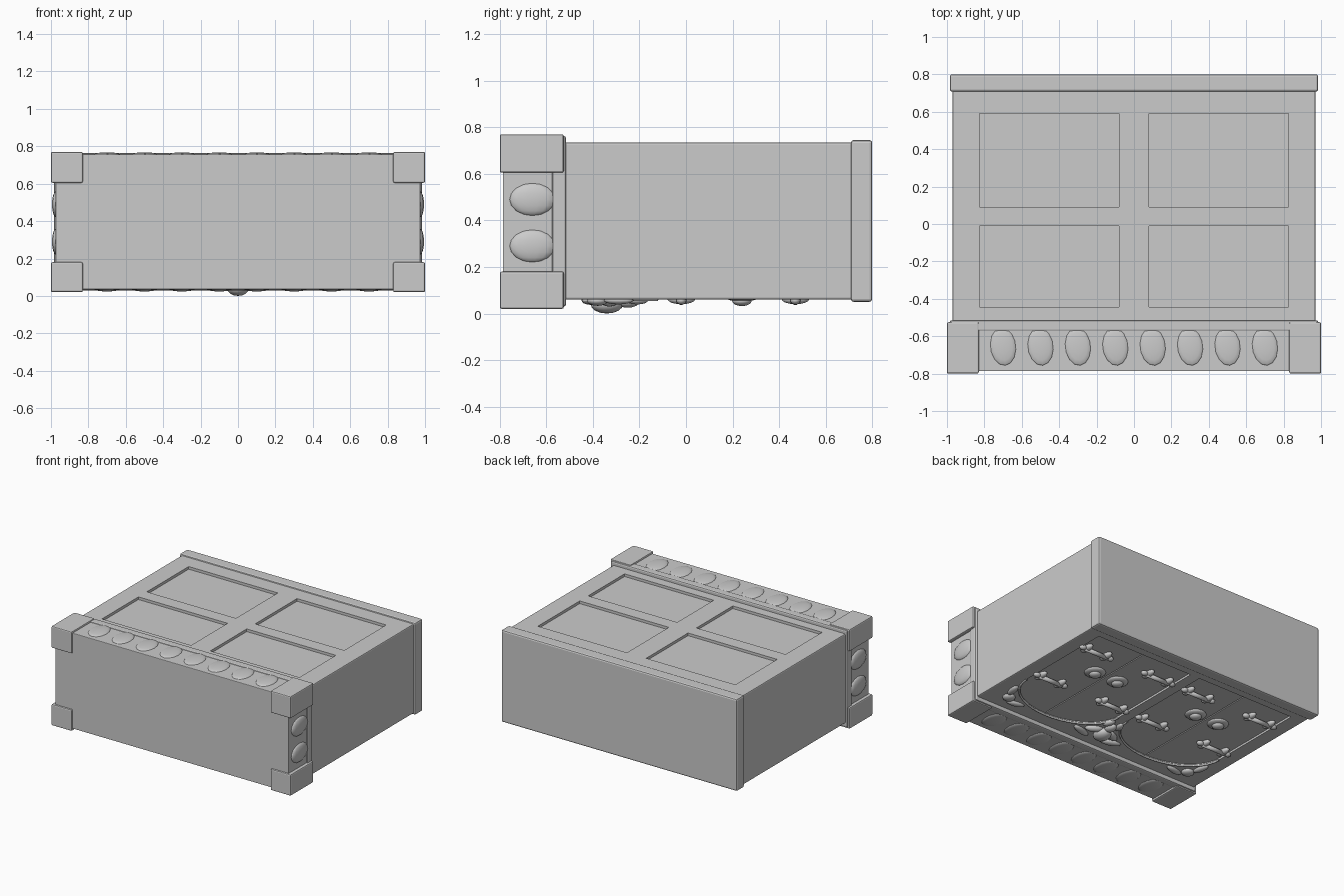
import bpy, bmesh, math
from mathutils import Matrix, Vector

cube = bpy.data.objects.get("Cube")
if cube:
    bpy.data.objects.remove(cube, do_unlink=True)

mat = bpy.data.materials.new("plain grey")
mat.use_nodes = True
GREY = (0.6, 0.6, 0.6, 1)
mat.diffuse_color = GREY
mat.node_tree.nodes["Principled BSDF"].inputs["Base Color"].default_value = GREY


def finish(name, bm, smooth=False):
    mesh = bpy.data.meshes.new(name)
    bmesh.ops.recalc_face_normals(bm, faces=bm.faces)
    for f in bm.faces:
        f.smooth = smooth
    bm.to_mesh(mesh)
    bm.free()
    mesh.materials.append(mat)
    ob = bpy.data.objects.new(name, mesh)
    bpy.context.collection.objects.link(ob)
    return ob


def add_box(bm, x, y, z):
    lo, hi = Vector((x[0], y[0], z[0])), Vector((x[1], y[1], z[1]))
    m = Matrix.Translation((lo + hi) / 2) @ Matrix.Diagonal((*(hi - lo), 1))
    bmesh.ops.create_cube(bm, size=1, matrix=m)


def box(name, x, y, z, bevel=0.0):
    bm = bmesh.new()
    add_box(bm, x, y, z)
    if bevel:
        bmesh.ops.bevel(bm, geom=bm.edges[:], offset=bevel, segments=2,
                        profile=0.5, affect='EDGES')
    return finish(name, bm)


def add_ball(bm, loc, size, turn=0.0):
    m = Matrix.Translation(loc) @ Matrix.Rotation(turn, 4, 'Z') @ Matrix.Diagonal((*size, 1))
    bmesh.ops.create_uvsphere(bm, u_segments=14, v_segments=8, radius=1, matrix=m)


def add_rod(bm, loc, radius, length, axis):
    m = Matrix.Translation(loc) @ Matrix.Rotation(math.pi / 2, 4, axis)
    bmesh.ops.create_cone(bm, cap_ends=True, segments=12, radius1=radius,
                          radius2=radius, depth=length, matrix=m)


def cut(target, bm):
    cutter = finish("cutter", bm)
    cutter.hide_render = True
    mod = target.modifiers.new("cut", 'BOOLEAN')
    mod.object, mod.operation, mod.solver = cutter, 'DIFFERENCE', 'EXACT'
    bpy.context.view_layer.objects.active = target
    bpy.ops.object.modifier_apply(modifier="cut")
    bpy.data.objects.remove(cutter, do_unlink=True)


SIDES = (-1, 1)
FACE = 0.06      # underside carrying the doors
DOOR = 0.075     # recessed door surface

# Main carcass
body = box("carcass", (-0.97, 0.97), (-0.54, 0.73), (FACE, 0.735), 0.008)

# Four sunken panels on the upper face
bm = bmesh.new()
for s in SIDES:
    for y in ((0.09, 0.59), (-0.445, -0.01)):
        add_box(bm, sorted((s * 0.08, s * 0.825)), y, (0.715, 0.8))
cut(body, bm)

# Two arched door recesses on the underside
bm = bmesh.new()
for s in SIDES:
    outline = [(0.86, 0.65), (0.04, 0.65)]
    for i in range(21):
        a = math.pi * i / 20
        outline.append((0.45 - 0.41 * math.cos(a), -0.12 - 0.29 * math.sin(a)))
    face = bm.faces.new([bm.verts.new((s * x, y, 0)) for x, y in outline])
    ext = bmesh.ops.extrude_face_region(bm, geom=[face])
    bmesh.ops.translate(bm, vec=(0, 0, DOOR),
                        verts=[v for v in ext["geom"] if isinstance(v, bmesh.types.BMVert)])
cut(body, bm)

# Seams between the door leaves
bm = bmesh.new()
for s in SIDES:
    add_box(bm, (s * 0.45 - 0.004, s * 0.45 + 0.004), (-0.4, 0.64), (0.05, DOOR + 0.012))
cut(body, bm)

# Base plinth
box("plinth", (-0.985, 0.985), (0.708, 0.80), (0.05, 0.745), 0.012)

# Cornice core, shoulder moulding and corner blocks
box("cornice", (-0.975, 0.975), (-0.787, -0.52), (0.035, 0.757), 0.004)
box("cornice_moulding", (-0.985, 0.985), (-0.575, -0.515), (0.03, 0.763), 0.01)
for sx in SIDES:
    for z in ((0.02, 0.18), (0.605, 0.77)):
        side = "left" if sx > 0 else "right"
        level = "lower" if z[0] < 0.3 else "upper"
        box(f"corner_block_{side}_{level}", sorted((sx * 0.83, sx)),
            (-0.80, -0.525), z, 0.008)

# Row of carved leaves round the cornice
bm = bmesh.new()
for i in range(8):
    for z in (0.037, 0.755):
        add_ball(bm, (-0.7 + 0.2 * i, -0.655, z), (0.07, 0.105, 0.013), 0.12)
for s in SIDES:
    for z in (0.29, 0.49):
        add_ball(bm, (s * 0.973, -0.66, z), (0.022, 0.1, 0.07))
finish("cornice_leaves", bm, True)

# Drop handles: bar, pommels and back plates
bm = bmesh.new()
for s in SIDES:
    for x in (0.18, 0.73):
        for y in (0.47, -0.02):
            add_rod(bm, (s * x, y, 0.052), 0.016, 0.2, 'Y')
            for e in SIDES:
                cx = s * x + e * 0.085
                add_ball(bm, (cx, y, 0.062), (0.026, 0.06, 0.022))
                add_ball(bm, (cx + e * 0.035, y, 0.056), (0.028, 0.022, 0.018))
finish("handles", bm, True)

# Round knobs with collars
bm = bmesh.new()
for s in SIDES:
    for x in (0.35, 0.55):
        add_ball(bm, (s * x, 0.24, 0.07), (0.075, 0.075, 0.018))
        add_ball(bm, (s * x, 0.24, 0.054), (0.042, 0.042, 0.022))
finish("knobs", bm, True)

# Raised beads following the door arches
for s in SIDES:
    curve = bpy.data.curves.new("arch_bead", 'CURVE')
    curve.dimensions, curve.bevel_depth, curve.bevel_resolution = '3D', 0.008, 1
    line = curve.splines.new('POLY')
    line.points.add(20)
    for i, p in enumerate(line.points):
        a = math.pi * i / 20
        p.co = (s * 0.45 - 0.41 * math.cos(a), -0.12 - 0.29 * math.sin(a), FACE, 1)
    curve.materials.append(mat)
    bpy.context.collection.objects.link(bpy.data.objects.new("arch_bead", curve))

# Carved centre ornament
bm = bmesh.new()
add_ball(bm, (0, -0.34, 0.04), (0.06, 0.07, 0.04))
add_ball(bm, (0, -0.25, 0.05), (0.035, 0.05, 0.025))
for s in SIDES:
    add_ball(bm, (s * 0.08, -0.33, 0.055), (0.065, 0.03, 0.025), s * -0.5)
    add_ball(bm, (s * 0.13, -0.41, 0.057), (0.08, 0.028, 0.02), s * 0.3)
    add_ball(bm, (s * 0.045, -0.21, 0.057), (0.025, 0.05, 0.018), s * 0.3)
finish("centre_ornament", bm, True)

# Carved corner sprays
bm = bmesh.new()
for s in SIDES:
    add_ball(bm, (s * 0.8, -0.38, 0.055), (0.045, 0.045, 0.022))
    add_ball(bm, (s * 0.71, -0.42, 0.057), (0.07, 0.026, 0.018), s * -0.2)
    add_ball(bm, (s * 0.84, -0.29, 0.057), (0.026, 0.065, 0.018), s * -0.2)
finish("corner_sprays", bm, True)
